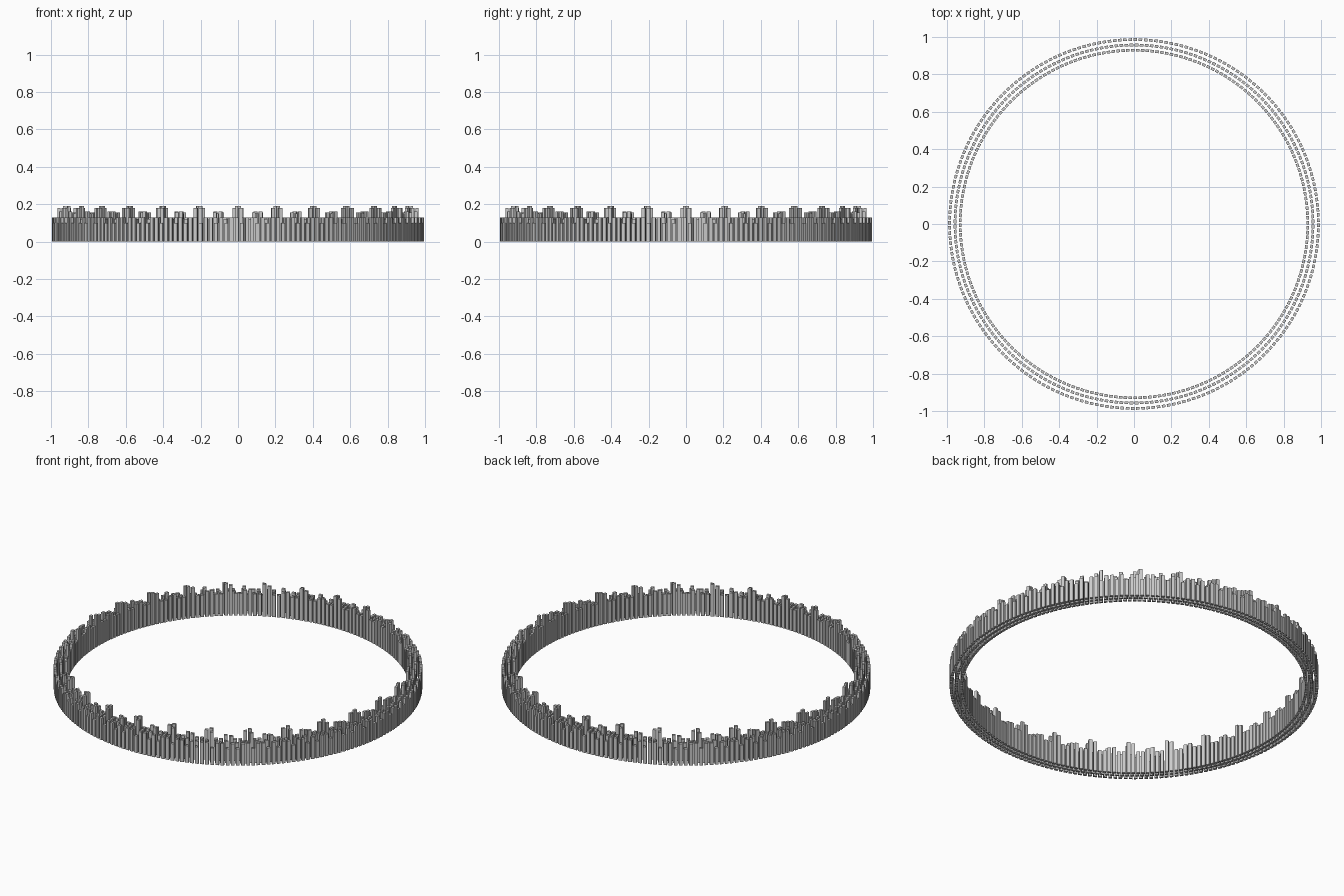
import bpy, bmesh, math
from mathutils import Matrix

if "Cube" in bpy.data.objects:
    bpy.data.objects.remove(bpy.data.objects["Cube"])

MODULES = 28
STEP = 2 * math.pi / MODULES
# rows of towers: (radius, heights across one repeating city block)
ROWS = {
    "inner_towers":  (0.929, [.13, .13, .18, .19, .13, .13, .155, .15]),
    "middle_towers": (0.957, [.12, .13, .13, .18, .13, .12, .13, .16]),
    "outer_towers":  (0.986, [.10, .13, .13, .10, .13, .13, .10, .13]),
}


def tower(bm, radius, angle, width, depth, height):
    # one box standing on the ground, facing the ring centre
    m = (Matrix.Rotation(angle, 4, 'Z')
         @ Matrix.Translation((radius, 0, height / 2))
         @ Matrix.Diagonal((depth, width, height, 1)))
    bmesh.ops.create_cube(bm, size=1, matrix=m)


for k, (name, (radius, heights)) in enumerate(ROWS.items()):
    bm = bmesh.new()
    n = len(heights)
    for i in range(MODULES):
        for j, h in enumerate(heights):
            a = i * STEP + (j - 2.5 + 0.25 * (k - 1)) * STEP / n
            tower(bm, radius, a, 0.019, 0.0145, h)
    mesh = bpy.data.meshes.new(name)
    bm.to_mesh(mesh)
    bm.free()
    bpy.context.collection.objects.link(bpy.data.objects.new(name, mesh))
